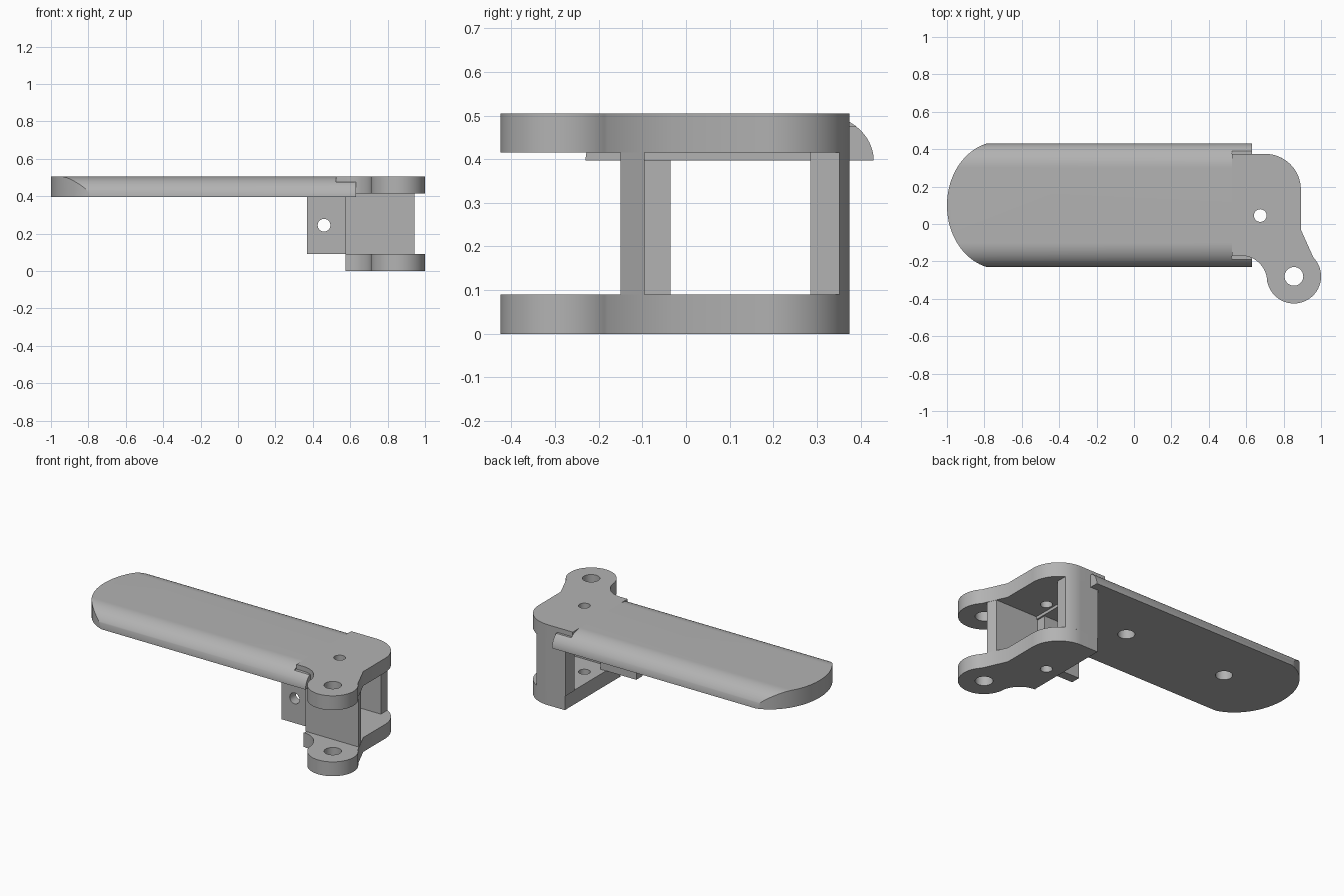
import bpy, bmesh
from math import sin, cos, radians, pi
from mathutils import Matrix

old = bpy.data.objects.get("Cube")
if old:
    bpy.data.objects.remove(old, do_unlink=True)

grey = bpy.data.materials.new("satin_grey")
grey.use_nodes = True
color = (0.45, 0.45, 0.45, 1)
grey.diffuse_color = color
grey.node_tree.nodes["Principled BSDF"].inputs["Base Color"].default_value = color


def arc(cx, cy, rx, ry, start, end, steps=24):
    """Points on an elliptical arc, angles in degrees."""
    angles = [radians(start + (end - start) * i / steps) for i in range(steps + 1)]
    return [(cx + rx * cos(a), cy + ry * sin(a)) for a in angles]


def prism(name, outline, low, high, axis="z"):
    """Extrude an outline: x,y along z; y,z along x."""
    def place(p, h):
        return (p[0], p[1], h) if axis == "z" else (h, p[0], p[1])
    bm = bmesh.new()
    face = bm.faces.new([bm.verts.new(place(p, low)) for p in outline])
    top = bmesh.ops.extrude_face_region(bm, geom=[face])
    verts = [v for v in top["geom"] if isinstance(v, bmesh.types.BMVert)]
    bmesh.ops.translate(bm, verts=verts, vec=place((0, 0), high - low))
    bmesh.ops.recalc_face_normals(bm, faces=bm.faces)
    return finish(name, bm)


def finish(name, bm):
    mesh = bpy.data.meshes.new(name)
    bm.to_mesh(mesh)
    bm.free()
    mesh.materials.append(grey)
    obj = bpy.data.objects.new(name, mesh)
    bpy.context.collection.objects.link(obj)
    return obj


def rod(x, y, z, radius, length, along_y=False):
    bm = bmesh.new()
    turn = Matrix.Rotation(pi / 2 if along_y else 0, 4, "X")
    bmesh.ops.create_cone(bm, cap_ends=True, segments=40, radius1=radius, radius2=radius,
                          depth=length, matrix=Matrix.Translation((x, y, z)) @ turn)
    return finish("cutter", bm)


def box(x0, x1, y0, y1):
    return [(x0, y0), (x1, y0), (x1, y1), (x0, y1)]


def combine(obj, cutter, operation="DIFFERENCE"):
    """Apply a boolean and discard its helper."""
    mod = obj.modifiers.new("cut", "BOOLEAN")
    mod.operation, mod.object, mod.solver = operation, cutter, "EXACT"
    bpy.context.view_layer.objects.active = obj
    bpy.ops.object.modifier_apply(modifier=mod.name)
    bpy.data.objects.remove(cutter, do_unlink=True)


def plate_outline(x0):
    """Bracket plate: rounded rear corner, hinge eye and concave neck."""
    corner = arc(0.70, 0.185, 0.192, 0.19, 90, 0)
    eye = arc(0.855, -0.28, 0.145, 0.145, 44, -165, 48)
    neck = arc(0.575, -0.31, 0.137, 0.14, 0, 90)
    return [(x0, 0.375)] + corner + [(0.892, -0.03)] + eye + neck + [(x0, -0.17)]


# Long grip: domed section trimmed to a rounded end
section = arc(0.30, 0.397, 0.13, 0.108, 0, 90) + arc(-0.10, 0.397, 0.13, 0.108, 90, 180)
grip = prism("grip", section, -1.0, 0.63, "x")
plan = arc(-0.72, 0.10, 0.28, 0.34, 90, 270, 48) + [(0.7, -0.24), (0.7, 0.44)]
combine(grip, prism("cutter", plan, 0.3, 0.6), "INTERSECT")
combine(grip, prism("cutter", box(0.525, 0.7, -0.5, 0.5), 0.475, 0.6))
for x in (0.14, -0.57):
    combine(grip, rod(x, 0.10, 0.40, 0.048, 0.14))

# Bracket plates with hinge and screw holes
upper_plate = prism("upper_plate", plate_outline(0.525), 0.415, 0.505)
lower_plate = prism("lower_plate", plate_outline(0.58), 0.0, 0.09)
# Step where the upper plate laps over the grip
combine(upper_plate, prism("cutter", box(0.5, 0.628, -0.5, 0.5), 0.3, 0.475))
for plate in (upper_plate, lower_plate):
    combine(plate, rod(0.855, -0.28, 0.25, 0.05, 1))
    combine(plate, rod(0.675, 0.045, 0.25, 0.034, 1))

# Walls joining the plates
front_wall = prism("front_wall", [(0.575, -0.15), (0.943, -0.15), (0.92, -0.095),
                                  (0.575, -0.095)], 0.09, 0.415)
rear = [(0.575, 0.285), (0.794, 0.285)] + arc(0.70, 0.185, 0.192, 0.19, 61, 90) + [(0.575, 0.375)]
back_wall = prism("back_wall", rear, 0.09, 0.415)

# Drilled lug below the grip
lug = prism("lug", box(0.37, 0.62, -0.095, -0.035), 0.09, 0.40)
combine(lug, rod(0.46, -0.06, 0.245, 0.034, 0.3, True))

# Smooth curved faces, keep hard edges
bpy.ops.object.select_all(action="DESELECT")
for obj in (grip, upper_plate, lower_plate, front_wall, back_wall, lug):
    obj.select_set(True)
bpy.context.view_layer.objects.active = grip
bpy.ops.object.shade_smooth_by_angle(angle=radians(30))
